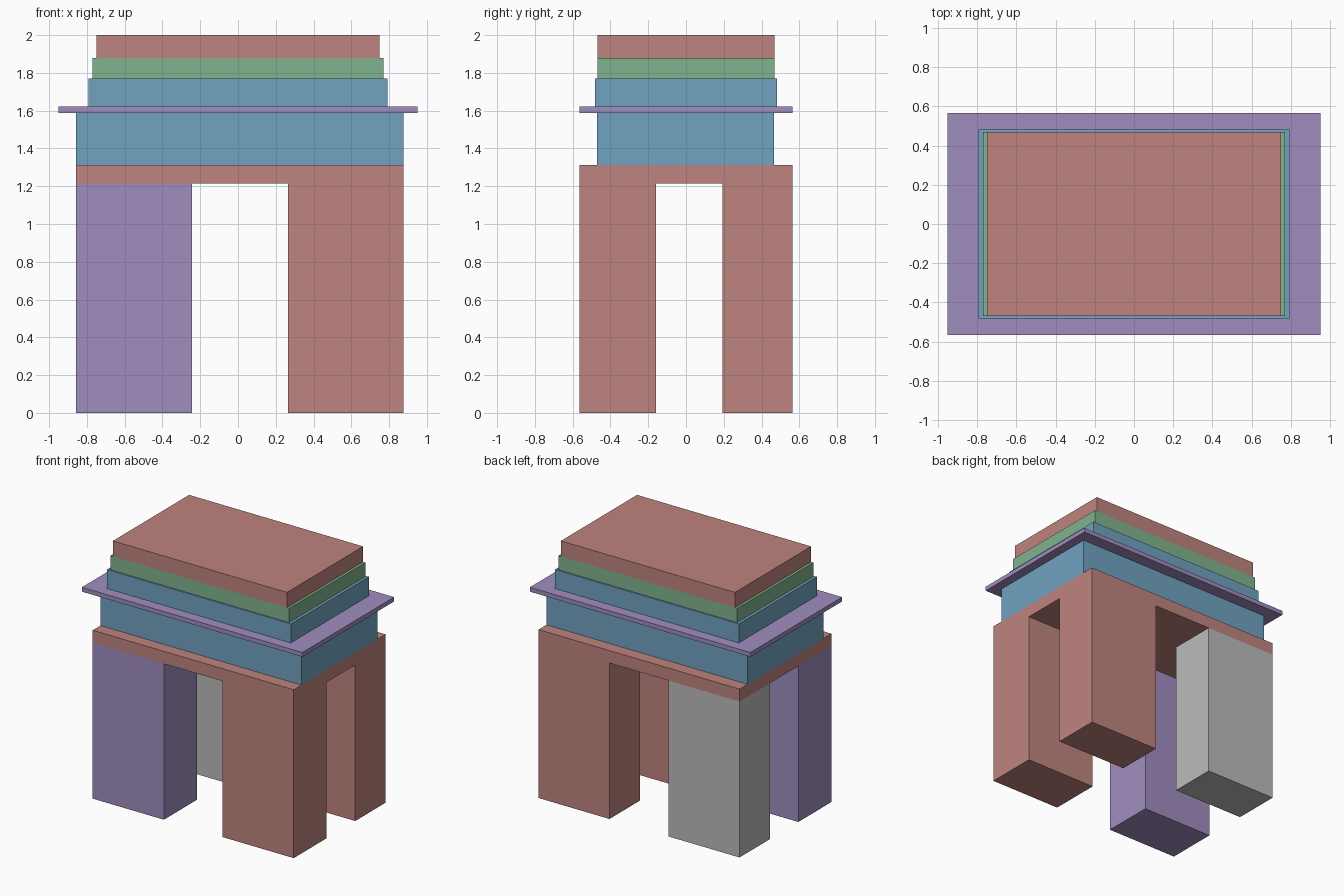
import bpy
import bmesh
from mathutils import Vector

cube = bpy.data.objects.get("Cube")
if cube:
    bpy.data.objects.remove(cube, do_unlink=True)


def make_material(name, rgb):
    mat = bpy.data.materials.new(name)
    mat.use_nodes = True
    color = (*rgb, 1)
    mat.diffuse_color = color
    mat.node_tree.nodes["Principled BSDF"].inputs["Base Color"].default_value = color
    return mat


red = make_material("dusty red", (0.52, 0.23, 0.21))
purple = make_material("soft purple", (0.35, 0.27, 0.52))
blue = make_material("steel blue", (0.165, 0.365, 0.535))
green = make_material("sage green", (0.22, 0.45, 0.275))
grey = make_material("plain grey", (0.5, 0.5, 0.5))


def box(name, mat, xs, ys, zs):
    """Add a box spanning the given ranges, with its origin at its centre."""
    low, high = (Vector(corner) for corner in zip(xs, ys, zs))
    mesh = bpy.data.meshes.new(name)
    bm = bmesh.new()
    bmesh.ops.create_cube(bm, size=1)
    bmesh.ops.scale(bm, vec=high - low, verts=bm.verts)
    bm.to_mesh(mesh)
    bm.free()
    mesh.materials.append(mat)
    obj = bpy.data.objects.new(name, mesh)
    obj.location = (low + high) / 2
    bpy.context.collection.objects.link(obj)
    return obj


# Four legs carrying the arch
right_x, left_x = (-0.857, -0.243), (0.264, 0.876)
front_y, back_y = (-0.565, -0.159), (0.192, 0.565)
leg_top = 1.215
for name, mat, xs, ys in (
    ("front_right_leg", purple, right_x, front_y),
    ("front_left_leg", red, left_x, front_y),
    ("back_right_leg", grey, right_x, back_y),
    ("back_left_leg", red, left_x, back_y),
):
    box(name, mat, xs, ys, (0, leg_top))

# Lintel slab and the wall block above it
span_x = (right_x[0], left_x[1])
box("lintel_slab", red, span_x, (front_y[0], back_y[1]), (leg_top, 1.312))
box("lower_attic", blue, span_x, (-0.47, 0.467), (1.312, 1.588))

# Centred cornice and stepped tiers: half width, half depth, top height
z = 1.588
for name, mat, half_x, half_y, top in (
    ("cornice", purple, 0.95, 0.565, 1.622),
    ("upper_attic", blue, 0.792, 0.481, 1.77),
    ("upper_band", green, 0.77, 0.469, 1.88),
    ("top_block", red, 0.75, 0.469, 2.0),
):
    box(name, mat, (-half_x, half_x), (-half_y, half_y), (z, top))
    z = top
